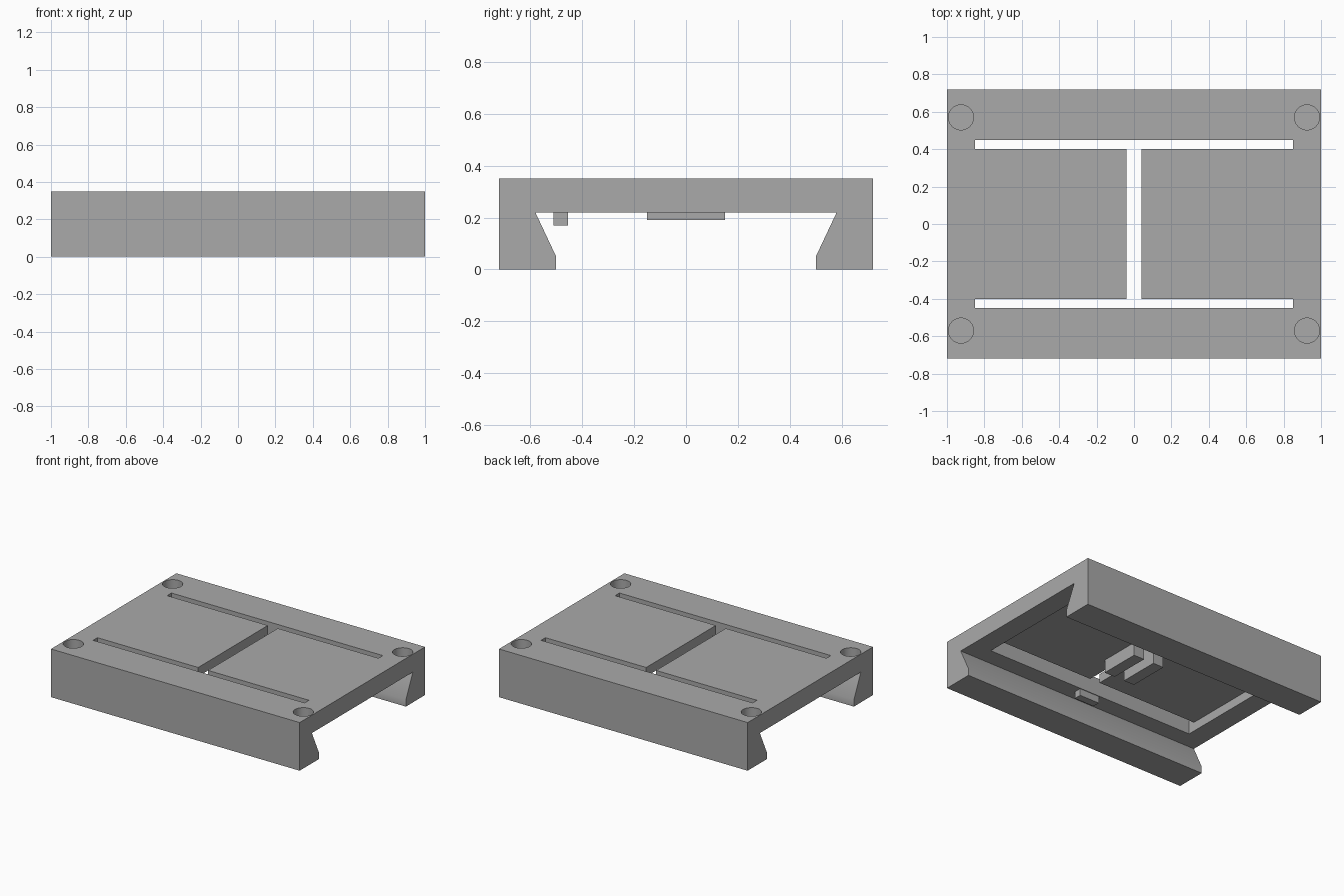
import bpy
import bmesh
import math
from mathutils import Matrix, Vector

cube = bpy.data.objects.get("Cube")
if cube:
    bpy.data.objects.remove(cube, do_unlink=True)

grey = bpy.data.materials.new("mid_grey")
grey.use_nodes = True
colour = (0.4, 0.4, 0.4, 1)
grey.diffuse_color = colour
grey.node_tree.nodes["Principled BSDF"].inputs["Base Color"].default_value = colour

TOP, SLAB = 0.35, 0.22      # top surface and underside of the slab
FLAP = 0.285                # underside of the thin flaps
WIN_X, WIN_Y = 0.85, 0.45   # window in the frame
GAP = 0.04                  # half of the gap between the flaps


def make_object(name, bm):
    bmesh.ops.recalc_face_normals(bm, faces=bm.faces)
    mesh = bpy.data.meshes.new(name)
    bm.to_mesh(mesh)
    bm.free()
    mesh.materials.append(grey)
    obj = bpy.data.objects.new(name, mesh)
    bpy.context.collection.objects.link(obj)
    return obj


def box(name, low, high):
    low, high = Vector(low), Vector(high)
    bm = bmesh.new()
    place = Matrix.Translation((low + high) / 2) @ Matrix.Diagonal((*(high - low), 1))
    bmesh.ops.create_cube(bm, size=1, matrix=place)
    return make_object(name, bm)


def cut(target, cutter):
    mod = target.modifiers.new("cut", 'BOOLEAN')
    mod.operation = 'DIFFERENCE'
    mod.solver = 'EXACT'
    mod.object = cutter
    bpy.ops.object.select_all(action='DESELECT')
    target.select_set(True)
    bpy.context.view_layer.objects.active = target
    bpy.ops.object.modifier_apply(modifier=mod.name)
    bpy.data.objects.remove(cutter, do_unlink=True)


# Frame: channel profile with undercut rails, extruded along x
half = [(0.72, TOP), (0.72, 0), (0.5, 0), (0.5, 0.05), (0.58, SLAB)]
profile = half + [(-y, z) for y, z in reversed(half)]
bm = bmesh.new()
end = bm.faces.new([bm.verts.new((-1, y, z)) for y, z in profile])
extruded = bmesh.ops.extrude_face_region(bm, geom=[end])["geom"]
bmesh.ops.translate(bm, vec=(2, 0, 0),
                    verts=[v for v in extruded if isinstance(v, bmesh.types.BMVert)])
frame = make_object("frame", bm)

# Window and blind corner holes
cut(frame, box("window_cutter", (-WIN_X, -WIN_Y, 0.1), (WIN_X, WIN_Y, 0.5)))
bm = bmesh.new()
for sx in (-1, 1):
    for sy in (-1, 1):
        bmesh.ops.create_cone(bm, cap_ends=True, segments=48, radius1=0.067,
                              radius2=0.067, depth=0.2,
                              matrix=Matrix.Translation((sx * 0.925, sy * 0.57, TOP + 0.01)))
cut(frame, make_object("hole_cutter", bm))
bpy.ops.object.shade_smooth_by_angle(angle=math.radians(30))

# Thin flaps, each with a tab hanging beside the gap
for side, s in (("left", 1), ("right", -1)):
    for part, x_end, y, z0, z1 in (("flap", WIN_X, 0.4, FLAP, TOP),
                                   ("tab", 0.125, 0.15, 0.19, FLAP)):
        x0, x1 = sorted((s * GAP, s * x_end))
        box(f"{side}_{part}", (x0, -y, z0), (x1, y, z1))

# Small stop under the front of the frame
box("stop_peg", (-0.08, -0.51, 0.17), (0.08, -0.455, SLAB))
